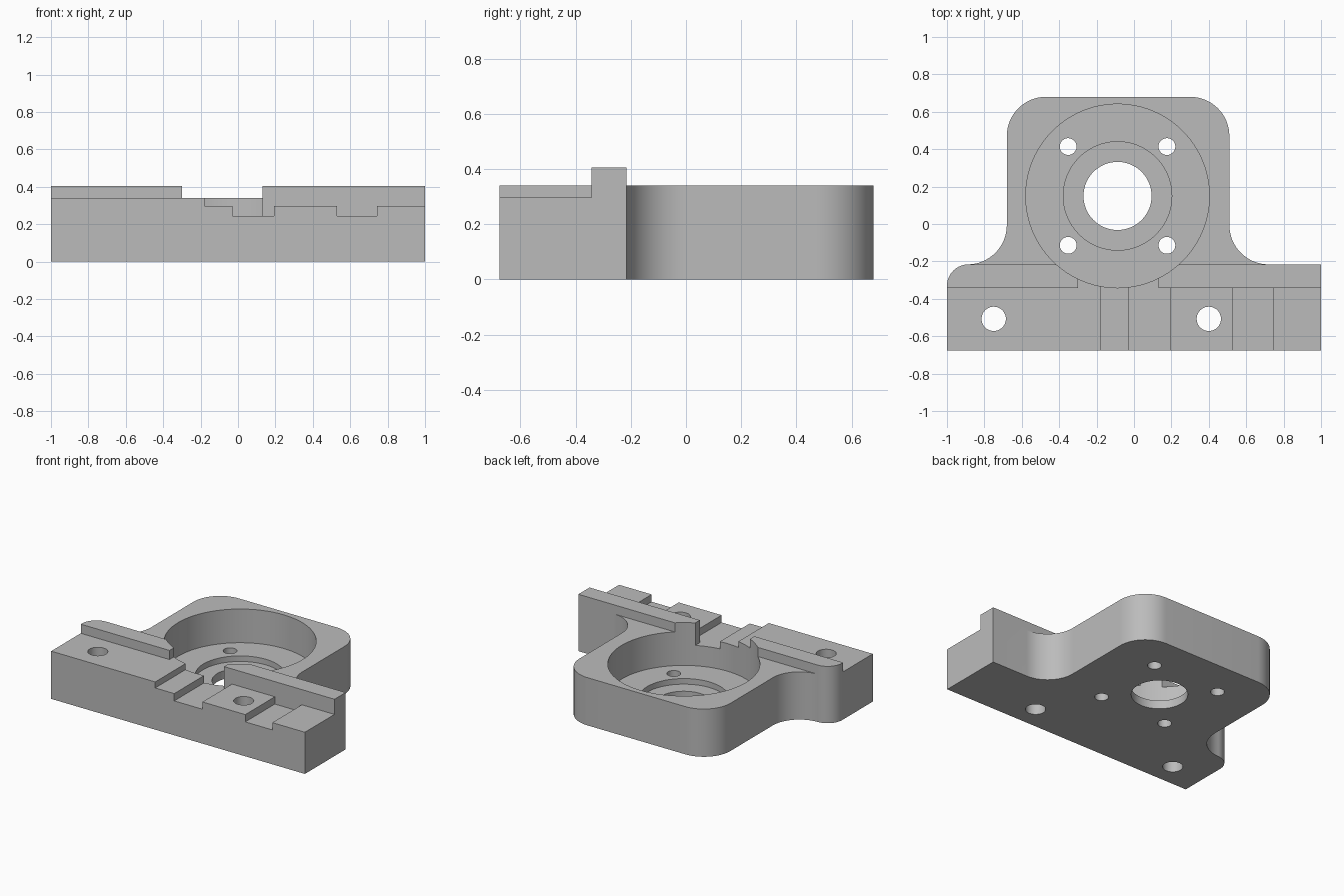
import bpy, bmesh
from math import cos, sin, radians

cube = bpy.data.objects.get("Cube")
if cube:
    bpy.data.objects.remove(cube)

FRONT, STEP, RIDGE_BACK, BACK = -0.675, -0.342, -0.216, 0.68
TOP, DECK = 0.405, 0.34
BORE = (-0.088, 0.15)

grey = bpy.data.materials.new("plain grey")
grey.use_nodes = True
colour = (0.5, 0.5, 0.5, 1)
grey.diffuse_color = colour
grey.node_tree.nodes["Principled BSDF"].inputs["Base Color"].default_value = colour


def arc(x, y, r, start, end, steps=16):
    return [(x + r * cos(radians(start + (end - start) * i / steps)),
             y + r * sin(radians(start + (end - start) * i / steps)))
            for i in range(steps + 1)]


def prism(name, outline, bottom, top):
    """Extrude a flat outline between two heights."""
    bm = bmesh.new()
    face = bm.faces.new([bm.verts.new((x, y, bottom)) for x, y in outline])
    lifted = bmesh.ops.extrude_face_region(bm, geom=[face])["geom"]
    for v in lifted:
        if isinstance(v, bmesh.types.BMVert):
            v.co.z = top
    bmesh.ops.recalc_face_normals(bm, faces=bm.faces)
    mesh = bpy.data.meshes.new(name)
    bm.to_mesh(mesh)
    bm.free()
    mesh.materials.append(grey)
    obj = bpy.data.objects.new(name, mesh)
    bpy.context.collection.objects.link(obj)
    return obj


def cut(outline, bottom, top=0.6):
    """Remove a prism from the bracket."""
    cutter = prism("cutter", outline, bottom, top)
    cutter.hide_render = True
    mod = bracket.modifiers.new("cut", "BOOLEAN")
    mod.operation, mod.solver, mod.object = "DIFFERENCE", "EXACT", cutter
    bpy.ops.object.modifier_apply(modifier=mod.name)
    bpy.data.objects.remove(cutter)


def box(x0, x1, y0, y1):
    return [(x0, y0), (x1, y0), (x1, y1), (x0, y1)]


def circle(x, y, r, steps=64):
    return arc(x, y, r, 0, 360, steps)[:-1]


# Plate outline: wide front bar, concave fillets, rounded rear lobe
r = 0.21
left, right = -0.68, 0.51
fillet_y = RIDGE_BACK + r
outline = [(-1, FRONT), (1, FRONT), (1, RIDGE_BACK)]
outline += arc(right + r, fillet_y, r, 270, 180)
outline += arc(right - r, BACK - r, r, 0, 90)
outline += arc(left + r, BACK - r, r, 90, 180)
outline += arc(left - r, fillet_y, r, 0, -90)
outline += arc(-0.885, RIDGE_BACK - 0.115, 0.115, 90, 180)
bracket = prism("mounting_bracket", outline, 0, TOP)
bpy.context.view_layer.objects.active = bracket
bracket.select_set(True)

# Lower deck behind the ridge, and the gap in the ridge
cut(box(-2, 2, RIDGE_BACK, 1), DECK)
cut(box(-0.30, 0.13, STEP, 0), DECK)

# Stepped front shelf
for x0, x1, height in ((-2, -0.18, DECK), (-0.18, -0.03, 0.297),
                       (-0.03, 0.192, 0.245), (0.192, 0.53, 0.297),
                       (0.53, 0.743, 0.245), (0.743, 2, 0.297)):
    cut(box(x0, x1, -1, STEP), height)

# Shelf steps run through the gap into the bore
cut(box(-0.18, -0.03, -0.4, -0.25), 0.297)
cut(box(-0.03, 0.13, -0.4, -0.25), 0.245)

# Stepped bore
for radius, floor in ((0.491, 0.10), (0.29, 0.06), (0.182, -0.1)):
    cut(circle(*BORE, radius, 96), floor)

# Screw holes around the bore and mounting holes in the bar
for sx in (-1, 1):
    for sy in (-1, 1):
        cut(circle(BORE[0] + sx * 0.264, BORE[1] + sy * 0.264, 0.045, 32), -0.1)
for x in (-0.75, 0.40):
    cut(circle(x, -0.507, 0.065, 40), -0.1)

bpy.ops.object.shade_smooth_by_angle(angle=radians(25))
